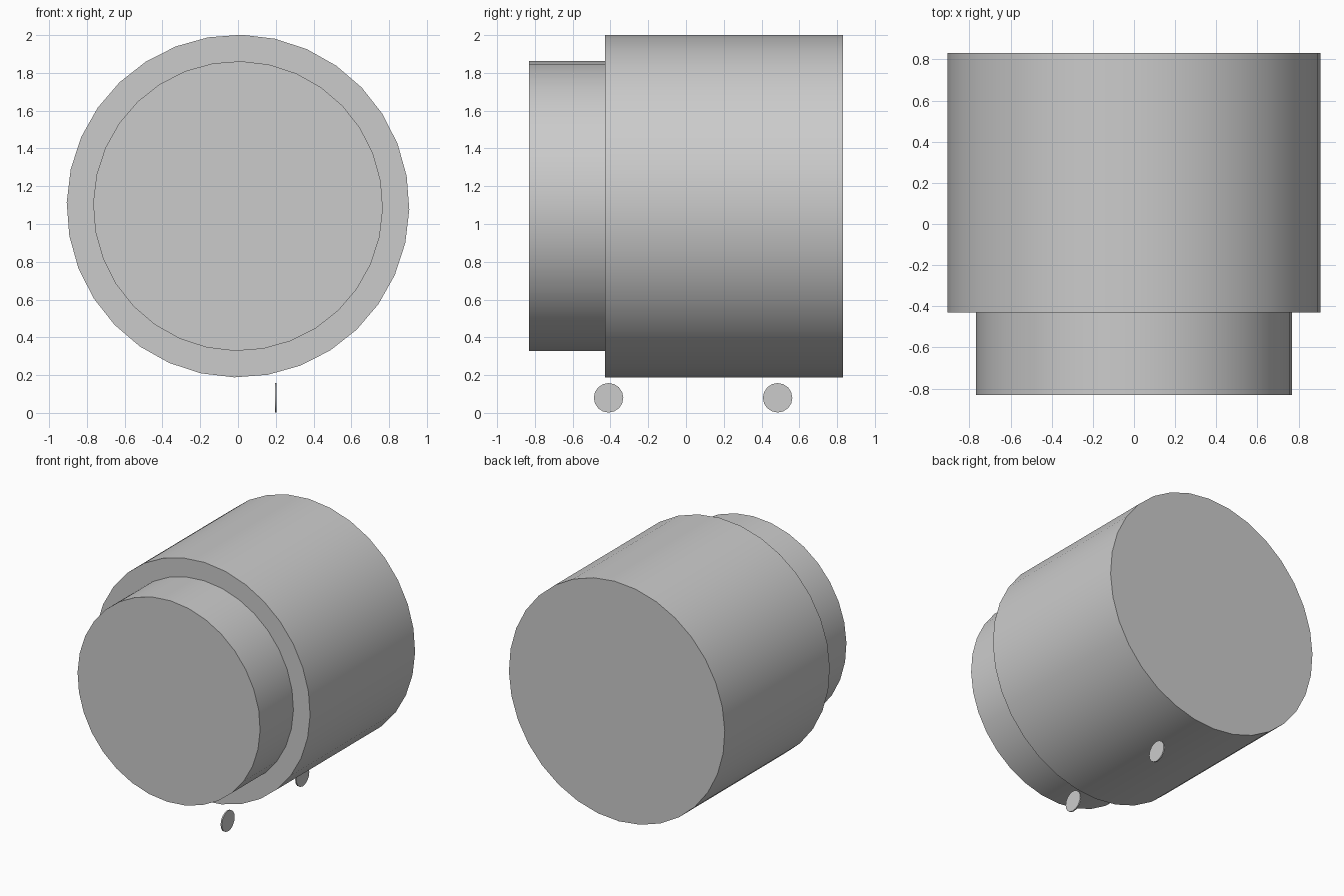
import bpy
import math
from mathutils import Matrix

cube = bpy.data.objects.get("Cube")
if cube:
    bpy.data.objects.remove(cube, do_unlink=True)

grey = bpy.data.materials.new("plain grey")
grey.use_nodes = True
colour = (0.6, 0.6, 0.6, 1)
grey.diffuse_color = colour
grey.node_tree.nodes["Principled BSDF"].inputs["Base Color"].default_value = colour


def cylinder(name, radius, length, centre, axis, sides, twist=0):
    """Smooth capped cylinder along the x or y axis."""
    bpy.ops.mesh.primitive_cylinder_add(vertices=sides, radius=radius, depth=length)
    ob = bpy.context.object
    ob.name = name
    tilt = Matrix.Rotation(math.pi / 2, 4, "X" if axis == "y" else "Y")
    spin = Matrix.Rotation(math.radians(twist), 4, "Z")
    ob.data.transform(tilt @ spin)
    ob.location = centre
    ob.data.materials.append(grey)
    bpy.ops.object.shade_smooth_by_angle(angle=math.radians(35))
    return ob


AXIS_Z = 1.095

# Main drum and the narrower drum at its front
cylinder("main_drum", 0.907, 1.26, (0, 0.20, AXIS_Z), "y", 32, -1.2)
cylinder("front_drum", 0.767, 0.40, (0, -0.63, AXIS_Z), "y", 32, -1.2)

# Small thin discs below the drum
for name, y in (("front_disc", -0.41), ("rear_disc", 0.485)):
    cylinder(name, 0.078, 0.01, (0.20, y, 0.08), "x", 16)
